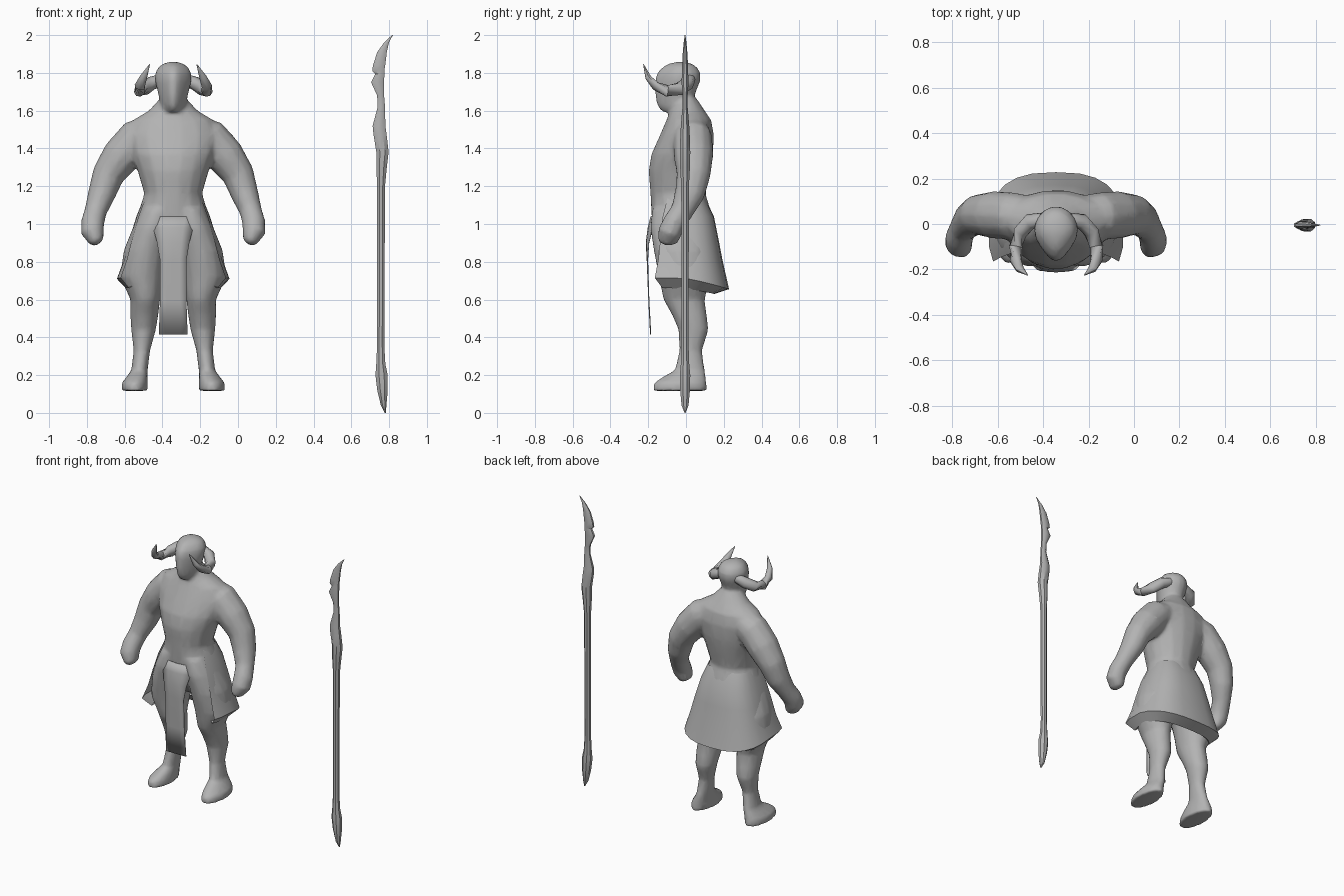
import bpy, bmesh, math
from mathutils import Vector

CX = -0.343  # centre line of the figure

grey = bpy.data.materials.new("stone_grey")
grey.diffuse_color = (0.45, 0.45, 0.45, 1)


def finish(name, bm, angle=50):
    bmesh.ops.recalc_face_normals(bm, faces=bm.faces)
    me = bpy.data.meshes.new(name)
    bm.to_mesh(me)
    bm.free()
    me.materials.append(grey)
    ob = bpy.data.objects.new(name, me)
    bpy.context.collection.objects.link(ob)
    shade(ob, angle)
    return ob


def shade(ob, angle):
    bpy.ops.object.select_all(action='DESELECT')
    ob.select_set(True)
    bpy.context.view_layer.objects.active = ob
    bpy.ops.object.shade_smooth_by_angle(angle=math.radians(angle))


def skin(bm, rings, closed=True):
    """Bridge rows of points with quads, capping closed rows."""
    rows = [[bm.verts.new(p) for p in r] for r in rings]
    n = len(rows[0])
    for a, b in zip(rows, rows[1:]):
        for i in range(n if closed else n - 1):
            j = (i + 1) % n
            bm.faces.new((a[i], a[j], b[j], b[i]))
    if closed:
        bm.faces.new(rows[0][::-1])
        bm.faces.new(rows[-1])


def stack(bm, rings, n=16, pinch=0.0):
    """Horizontal ovals: z, centre x, half width, front y, back y."""
    out = []
    for z, cx, rx, yf, yb in rings:
        row = []
        for i in range(n):
            a = 2 * math.pi * (i + 0.5) / n
            c, s = math.cos(a), math.sin(a)
            w = 1 - pinch * max(0, -s)
            row.append((cx + rx * c * w, (yf + yb) / 2 + (yb - yf) / 2 * s, z))
        out.append(row)
    skin(bm, out)


def tube(bm, pts, n=12, side=1):
    """Tube along a path: x offset from centre line, y, z, radius, depth radius."""
    ps = [Vector((CX + side * p[0], p[1], p[2])) for p in pts]
    out = []
    for i, p in enumerate(ps):
        t = (ps[min(i + 1, len(ps) - 1)] - ps[max(i - 1, 0)]).normalized()
        u = t.cross(Vector((0, 1, 0))).normalized()
        v = u.cross(t)
        out.append([p + u * pts[i][3] * math.cos(2 * math.pi * k / n)
                    + v * pts[i][4] * math.sin(2 * math.pi * k / n) for k in range(n)])
    skin(bm, out)


# body: torso, head, arms and legs fused into one skin
bm = bmesh.new()
stack(bm, [(0.80, CX, .17, -.08, .13), (0.93, CX, .20, -.17, .15), (1.05, CX, .19, -.185, .14),
           (1.16, CX, .155, -.19, .105), (1.28, CX, .19, -.20, .13), (1.37, CX, .225, -.185, .145),
           (1.47, CX, .245, -.14, .15), (1.55, CX, .215, -.105, .135), (1.60, CX, .13, -.085, .10),
           (1.66, CX, .075, -.07, .06)])
stack(bm, [(1.595, CX, .045, -.13, -.02), (1.63, CX, .068, -.155, .03), (1.69, CX, .082, -.165, .05),
           (1.76, CX, .10, -.165, .078), (1.80, CX, .098, -.155, .078), (1.835, CX, .078, -.12, .055),
           (1.853, CX, .045, -.08, .02), (1.859, CX, .015, -.045, -.015)], pinch=0.45)
for side in (-1, 1):
    tube(bm, [(.10, .03, 1.50, .08, .09), (.19, .035, 1.455, .105, .105), (.275, .04, 1.36, .103, .105),
              (.345, .04, 1.26, .086, .09), (.378, .02, 1.16, .074, .08), (.41, -.02, 1.07, .06, .062),
              (.426, -.06, 1.01, .062, .062), (.428, -.085, .96, .062, .064),
              (.405, -.095, .91, .042, .055), (.395, -.095, .895, .02, .03)], side=side)
    X = lambda d: CX + side * d
    stack(bm, [(.117, X(.205), .07, -.178, .112), (.16, X(.204), .069, -.17, .11),
               (.19, X(.192), .056, -.125, .107), (.225, X(.179), .044, -.06, .10),
               (.33, X(.166), .044, -.035, .085), (.44, X(.157), .066, -.04, .12),
               (.52, X(.153), .075, -.075, .11), (.60, X(.148), .079, -.12, .10),
               (.72, X(.165), .118, -.145, .13), (.86, X(.145), .118, -.172, .13),
               (.98, X(.11), .105, -.19, .10), (1.08, X(.08), .09, -.18, .08)])
body = finish("body", bm)
m = body.modifiers.new("fuse", 'REMESH')
m.mode, m.voxel_size, m.use_smooth_shade = 'VOXEL', 0.012, True
m = body.modifiers.new("soften", 'SMOOTH')
m.factor, m.iterations = 0.5, 6
m = body.modifiers.new("simplify", 'DECIMATE')
m.ratio = 0.2

# horns: sweep out, forward and up
for side, label in ((-1, "left"), (1, "right")):
    bm = bmesh.new()
    tube(bm, [(.06, .02, 1.765, .03, .03), (.115, .01, 1.745, .036, .036), (.155, -.035, 1.715, .036, .034),
              (.178, -.10, 1.705, .032, .03), (.178, -.16, 1.73, .027, .024),
              (.158, -.20, 1.775, .02, .016), (.125, -.225, 1.845, .002, .002)], n=8, side=side)
    finish(label + "_horn", bm)

# skirt: open wrap around the back and sides with a turned-under hem
bm = bmesh.new()
rows = []
for z, rx, yb, dip in [(1.14, .155, .10, 0), (1.04, .195, .148, 0), (.92, .232, .172, 0), (.81, .262, .193, 0),
                       (.715, .298, .228, .06), (.66, .25, .15, .03), (.70, .19, .08, 0)]:
    row = []
    for i in range(17):
        a = math.radians(-25 + 230 * i / 16)
        c, s = math.cos(a), math.sin(a)
        sq = lambda v: math.copysign(abs(v) ** 0.75, v)
        row.append((CX + rx * sq(c), -.03 + (yb + .03) * sq(s), z - dip * max(0, s)))
    rows.append(row)
skin(bm, rows, closed=False)
finish("back_skirt", bm)

# loincloth: thin hanging strip, wide at the waist
bm = bmesh.new()
rows = []
for z, hw, y in [(1.04, .125, -.185), (.98, .105, -.20), (.90, .085, -.21), (.81, .070, -.205),
                 (.60, .070, -.197), (.415, .076, -.187)]:
    rows.append([(CX + hw * k, y + .03 * k * k * max(0, z - .8) / .24, z) for k in (-1, -.5, 0, .5, 1)])
skin(bm, rows, closed=False)
cloth = finish("loincloth", bm)
m = cloth.modifiers.new("thickness", 'SOLIDIFY')
m.thickness, m.offset = 0.006, 0

# polearm: shaft with swollen grips, pointed butt and curved blade (z, left x, right x, half depth)
bm = bmesh.new()
prof = [(0, .777, .783, .003), (.04, .755, .787, .02), (.12, .735, .795, .028), (.20, .725, .795, .030),
        (.26, .73, .782, .024), (.36, .735, .776, .020), (1.2, .735, .780, .022), (1.30, .73, .79, .028),
        (1.38, .73, .80, .030), (1.47, .715, .79, .027), (1.52, .71, .783, .024), (1.62, .738, .78, .015),
        (1.68, .735, .775, .015), (1.75, .702, .776, .020), (1.795, .725, .777, .018),
        (1.81, .708, .777, .018), (1.84, .712, .782, .017), (1.91, .735, .79, .013),
        (1.96, .772, .80, .008), (2.0, .815, .82, .002)]
stack(bm, [(z, (l + r) / 2, (r - l) / 2, -.005 - d, -.005 + d) for z, l, r, d in prof], n=8)
finish("polearm", bm, 35)
